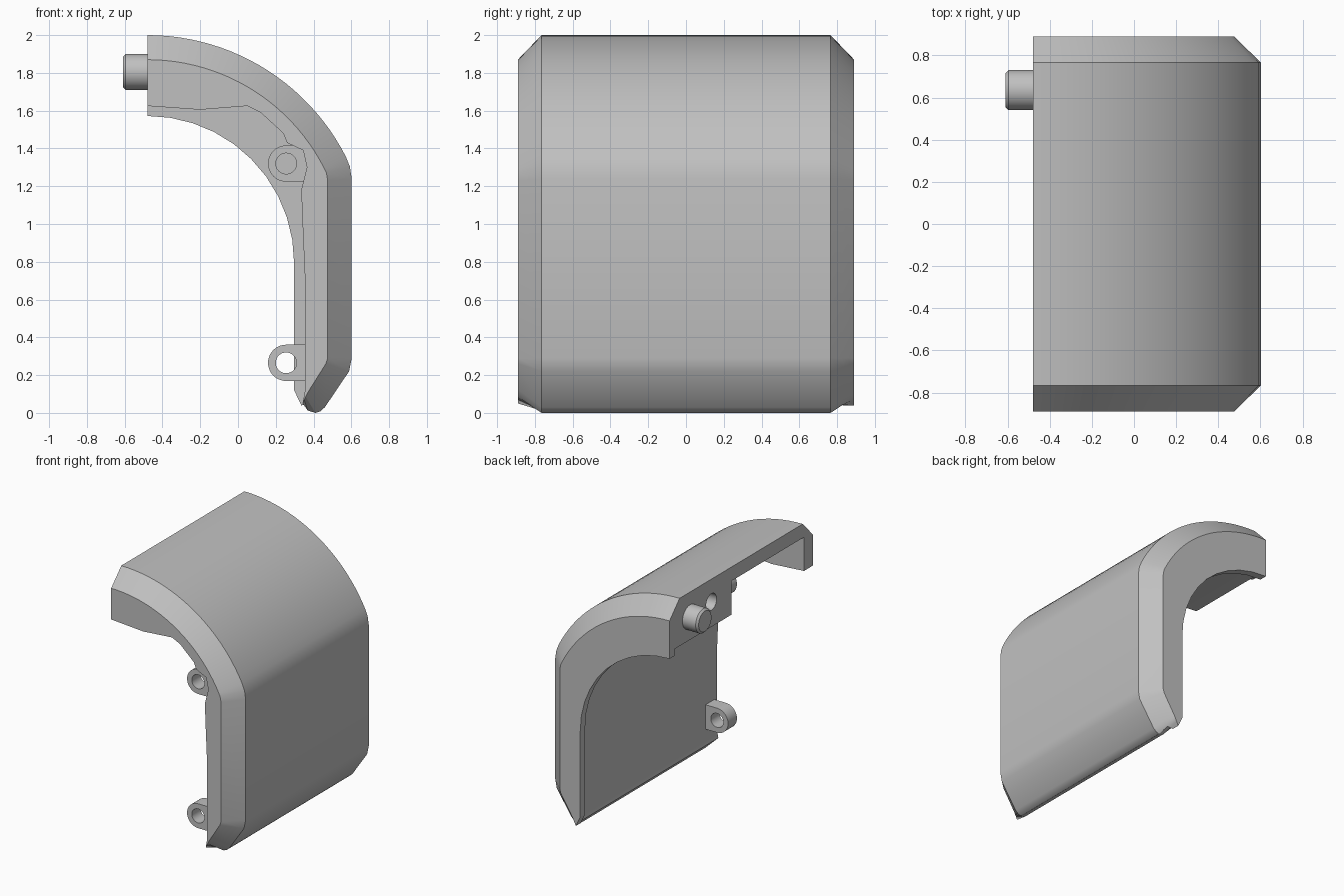
import bpy, bmesh
from math import sin, cos, pi, radians
from mathutils import Matrix

cube = bpy.data.objects.get("Cube")
if cube:
    bpy.data.objects.remove(cube)

grey = bpy.data.materials.new("plain_grey")
grey.use_nodes = True
COLOUR = (0.53, 0.53, 0.53, 1)
grey.diffuse_color = COLOUR
grey.node_tree.nodes["Principled BSDF"].inputs["Base Color"].default_value = COLOUR

CUT_X = -0.48          # flat open end of the cover


def make_object(name, bm):
    bmesh.ops.recalc_face_normals(bm, faces=bm.faces)
    mesh = bpy.data.meshes.new(name)
    bm.to_mesh(mesh)
    bm.free()
    mesh.materials.append(grey)
    obj = bpy.data.objects.new(name, mesh)
    bpy.context.collection.objects.link(obj)
    return obj


def loft(name, sections):
    """Skin a list of (y, xz outline) sections and cap both ends."""
    bm = bmesh.new()
    rings = [[bm.verts.new((x, y, z)) for x, z in outline] for y, outline in sections]
    for a, b in zip(rings, rings[1:]):
        for i in range(len(a)):
            j = (i + 1) % len(a)
            bm.faces.new((a[i], a[j], b[j], b[i]))
    bm.faces.new(rings[0])
    bm.faces.new(rings[-1][::-1])
    bmesh.ops.remove_doubles(bm, verts=bm.verts, dist=0.0005)
    return make_object(name, bm)


def cylinder(name, radius, length, centre, axis, bevel=0):
    bm = bmesh.new()
    bmesh.ops.create_cone(bm, cap_ends=True, segments=40, radius1=radius,
                          radius2=radius, depth=length)
    if bevel:
        rims = [e for e in bm.edges if abs(e.verts[0].co.z - e.verts[1].co.z) < 1e-4]
        bmesh.ops.bevel(bm, geom=rims, offset=bevel, segments=1, affect='EDGES')
    turn = Matrix.Rotation(pi / 2, 4, 'Y' if axis == 'x' else 'X')
    bmesh.ops.transform(bm, matrix=Matrix.Translation(centre) @ turn, verts=bm.verts)
    return make_object(name, bm)


def activate(obj):
    bpy.ops.object.select_all(action='DESELECT')
    obj.select_set(True)
    bpy.context.view_layer.objects.active = obj


def cut(obj, cutter):
    activate(obj)
    mod = obj.modifiers.new("cut", 'BOOLEAN')
    mod.operation, mod.solver, mod.object = 'DIFFERENCE', 'EXACT', cutter
    bpy.ops.object.modifier_apply(modifier=mod.name)
    bpy.data.objects.remove(cutter)


def smooth(obj):
    activate(obj)
    bpy.ops.object.shade_smooth_by_angle(angle=radians(25))


def arc(radius, cz, start, end, n):
    """Arc about the open end, angles in degrees from straight up."""
    steps = [radians(start + (end - start) * i / (n - 1)) for i in range(n)]
    return [(CUT_X + radius * sin(t), cz + radius * cos(t)) for t in steps]


# Outer outline at full size, and drawn in for the bevelled ends
full = arc(1.18, 0.82, 0, 63, 24) + [
    (0.592, 1.305), (0.602, 1.24), (0.602, 0.29), (0.588, 0.22),
    (0.46, 0.03), (0.435, 0.008), (0.41, 0), (0.37, 0.012)]
inset = arc(1.05, 0.82, 0, 63, 24) + [
    (0.468, 1.27), (0.475, 1.23), (0.475, 0.29), (0.465, 0.26),
    (0.38, 0.125), (0.365, 0.1), (0.358, 0.085), (0.35, 0.07)]
blend = (0.89 - 0.83) / (0.89 - 0.765)
middle = [(a * blend + c * (1 - blend), b * blend + d * (1 - blend))
          for (a, b), (c, d) in zip(full, inset)]

# Inner outline: a wavy edge, and a deeper round lip along the back
wave = [(0.342, 0.05), (0.355, 0.12), (0.355, 0.7), (0.342, 1.0), (0.335, 1.18),
        (0.365, 1.3), (0.345, 1.39), (0.26, 1.43), (0.24, 1.48), (0.12, 1.59),
        (0.05, 1.625), (-0.2, 1.605), (CUT_X, 1.625)]
lip = [(0.335, 0.04), (0.297, 0.12)] + arc(0.777, 0.795, 90, 0, 11)

body = loft("curved_cover", [
    (-0.89, inset + wave), (-0.765, full + wave), (0.765, full + wave),
    (0.83, middle + wave), (0.83, middle + lip), (0.89, inset + lip)])

# Pocket beneath the thin part of the roof
pocket = [(-0.6, 1.3), (-0.6, 1.89)] + arc(1.07, 0.82, 0, 40, 14)
pocket += [(pocket[-1][0], 1.3)]
cut(body, loft("pocket_cutter", [(-0.78, pocket), (0.12, pocket)]))

# Socket beside the peg
cut(body, cylinder("socket_cutter", 0.065, 0.4, (CUT_X, 0.37, 1.82), 'x'))
smooth(body)

# Locating peg on the open end
smooth(cylinder("locating_peg", 0.095, 0.21, (-0.505, 0.635, 1.805), 'x', 0.015))

# Screw ears along the front edge
for name, z in (("upper_screw_ear", 1.32), ("lower_screw_ear", 0.265)):
    x, r = 0.255, 0.096
    outline = [(x - r * sin(pi * i / 20), z + r * cos(pi * i / 20)) for i in range(21)]
    outline += [(0.39, z - r), (0.39, z + r)]
    ear = loft(name, [(-0.86, outline), (-0.75, outline)])
    cut(ear, cylinder("screw_hole_cutter", 0.055, 0.4, (x, -0.8, z), 'y'))
    smooth(ear)
